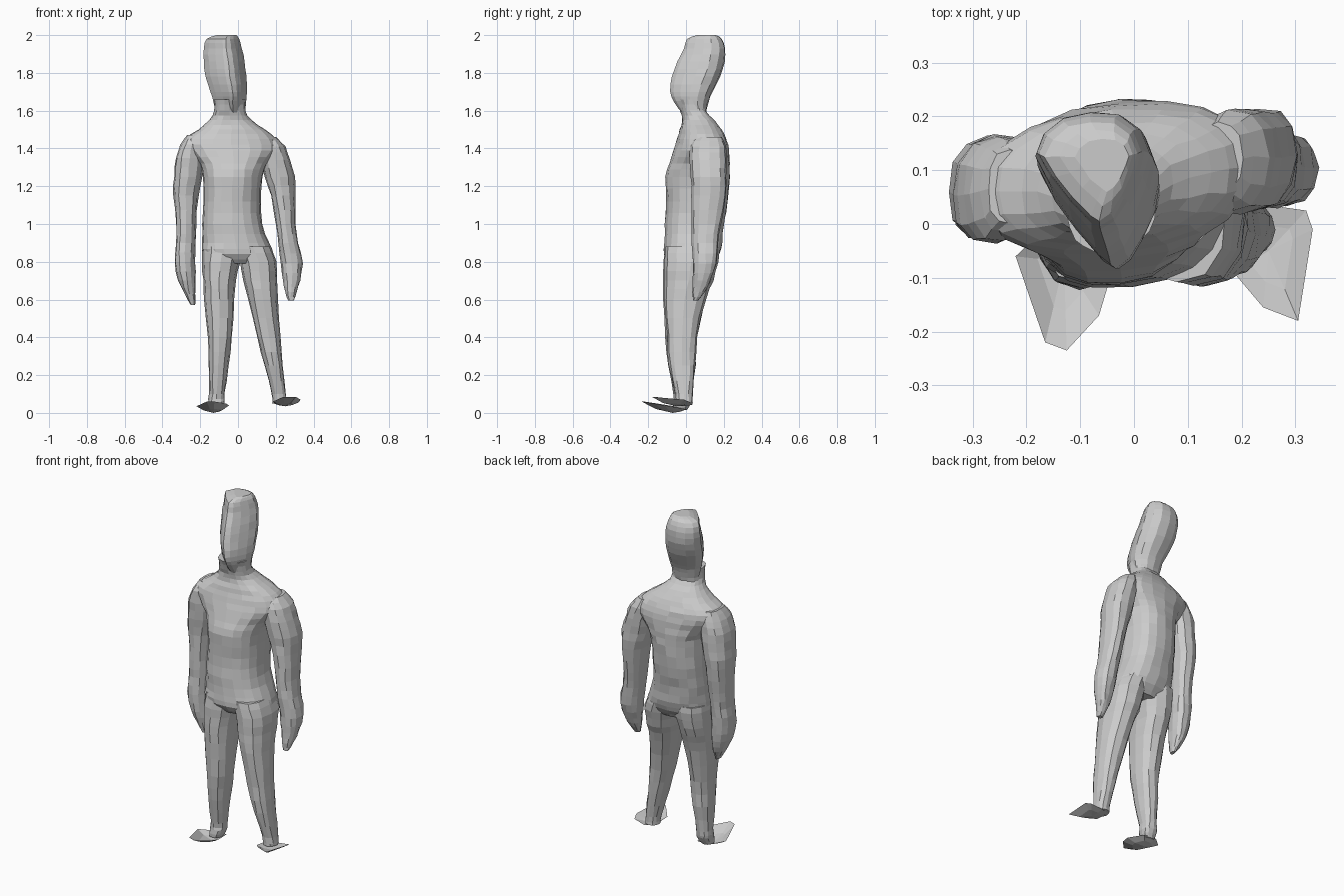
import bpy, bmesh, math, random
random.seed(4)

grey = bpy.data.materials.new("light grey")
grey.diffuse_color = (0.6, 0.6, 0.6, 1)


def finish(name, bm):
    me = bpy.data.meshes.new(name)
    bm.to_mesh(me)
    bm.free()
    ob = bpy.data.objects.new(name, me)
    me.materials.append(grey)
    bpy.context.collection.objects.link(ob)
    return ob


def ellipse(n, power=0.85):
    pts = []
    for i in range(n):
        a = 2 * math.pi * i / n
        c, s = math.cos(a), math.sin(a)
        pts.append((math.copysign(abs(c) ** power, c), math.copysign(abs(s) ** power, s)))
    return pts


def spline(p0, p1, p2, p3, t):
    return tuple(0.5 * (2 * b + (c - a) * t + (2 * a - 5 * b + 4 * c - d) * t * t
                 + (3 * b - a - 3 * c + d) * t ** 3) for a, b, c, d in zip(p0, p1, p2, p3))


def loft(name, rings, shape, skew=0.0, steps=2, rough=0.003):
    """rings: (z, x min, x max, y min, y max), from top to bottom"""
    fine = []
    for i in range(len(rings) - 1):
        a, d = rings[max(i - 1, 0)], rings[min(i + 2, len(rings) - 1)]
        fine += [spline(a, rings[i], rings[i + 1], d, k / steps) for k in range(steps)]
    fine.append(rings[-1])
    bm = bmesh.new()
    rows = []
    for z, x0, x1, y0, y1 in fine:
        row = []
        for u, v in shape:
            x = (x0 + x1) / 2 + u * (x1 - x0) / 2
            y = (y0 + y1) / 2 + v * (y1 - y0) / 2 + skew * u * (x1 - x0) / 2
            r = [random.uniform(-rough, rough) for _ in range(2)]
            row.append(bm.verts.new((x + r[0], y + r[1], z)))
        rows.append(row)
    n = len(shape)
    for a, b in zip(rows, rows[1:]):
        for i in range(n):
            bm.faces.new((a[i], b[i], b[(i + 1) % n], a[(i + 1) % n]))
    bm.faces.new(rows[0])
    bm.faces.new(rows[-1][::-1])
    bmesh.ops.recalc_face_normals(bm, faces=bm.faces)
    return finish(name, bm)


# torso with neck, one shoulder turned forward
loft("torso", [
    (1.66, -0.125, 0.04, -0.05, 0.11),
    (1.60, -0.125, 0.04, -0.03, 0.105),
    (1.55, -0.155, 0.07, -0.02, 0.15),
    (1.50, -0.21, 0.145, -0.03, 0.185),
    (1.45, -0.285, 0.205, -0.045, 0.21),
    (1.39, -0.27, 0.215, -0.065, 0.225),
    (1.32, -0.205, 0.16, -0.09, 0.23),
    (1.25, -0.185, 0.13, -0.11, 0.23),
    (1.12, -0.185, 0.122, -0.105, 0.22),
    (1.00, -0.188, 0.13, -0.11, 0.20),
    (0.90, -0.19, 0.165, -0.115, 0.19),
    (0.84, -0.185, 0.185, -0.115, 0.175),
    (0.79, -0.13, 0.14, -0.08, 0.14)], ellipse(20), skew=0.1)

# head: rounded back, sharp ridge down the front
wedge = [(1, 0.35), (0.85, 0.72), (0.5, 0.95), (0, 1), (-0.5, 0.9), (-0.85, 0.65), (-1, 0.3),
         (-0.75, -0.1), (-0.4, -0.5), (0.0, -0.88), (0.2, -1), (0.45, -0.85), (0.68, -0.5), (0.9, -0.05)]
loft("head", [
    (2.00, -0.11, -0.01, 0.06, 0.16),
    (1.98, -0.165, 0.005, 0.005, 0.19),
    (1.93, -0.182, 0.02, -0.01, 0.207),
    (1.86, -0.182, 0.035, -0.045, 0.205),
    (1.78, -0.172, 0.044, -0.075, 0.18),
    (1.70, -0.145, 0.048, -0.085, 0.14),
    (1.65, -0.13, 0.042, -0.065, 0.12),
    (1.59, -0.12, 0.038, -0.025, 0.105)], wedge, rough=0.002)

# arms, slightly different in pose
loft("left_arm", [
    (1.47, -0.27, -0.19, 0.00, 0.14),
    (1.42, -0.305, -0.18, -0.03, 0.155),
    (1.35, -0.33, -0.18, -0.035, 0.165),
    (1.25, -0.34, -0.19, -0.03, 0.165),
    (1.15, -0.342, -0.21, -0.02, 0.16),
    (1.00, -0.328, -0.22, -0.02, 0.14),
    (0.90, -0.33, -0.225, -0.02, 0.125),
    (0.80, -0.337, -0.225, -0.025, 0.12),
    (0.70, -0.315, -0.225, -0.02, 0.11),
    (0.63, -0.285, -0.225, 0.0, 0.09),
    (0.57, -0.25, -0.228, 0.02, 0.06)], ellipse(12), skew=0.15)
loft("right_arm", [
    (1.46, 0.11, 0.20, 0.05, 0.19),
    (1.41, 0.10, 0.25, 0.02, 0.21),
    (1.34, 0.12, 0.275, 0.02, 0.215),
    (1.25, 0.14, 0.30, 0.025, 0.215),
    (1.15, 0.175, 0.302, 0.03, 0.21),
    (1.00, 0.20, 0.306, 0.03, 0.185),
    (0.90, 0.212, 0.32, 0.03, 0.17),
    (0.79, 0.228, 0.342, 0.035, 0.16),
    (0.70, 0.24, 0.328, 0.035, 0.13),
    (0.64, 0.25, 0.312, 0.035, 0.10),
    (0.595, 0.265, 0.295, 0.035, 0.065)], ellipse(12), skew=0.1)

# legs
loft("left_leg", [
    (0.88, -0.188, 0.02, -0.11, 0.17),
    (0.80, -0.19, 0.012, -0.12, 0.165),
    (0.70, -0.185, -0.012, -0.12, 0.135),
    (0.60, -0.178, -0.018, -0.12, 0.10),
    (0.40, -0.162, -0.032, -0.11, 0.06),
    (0.25, -0.156, -0.05, -0.095, 0.05),
    (0.10, -0.155, -0.07, -0.065, 0.032),
    (0.06, -0.157, -0.068, -0.065, 0.03),
    (0.015, -0.155, -0.085, -0.07, 0.005)], ellipse(12))
loft("right_leg", [
    (0.88, -0.01, 0.172, -0.11, 0.175),
    (0.80, 0.012, 0.205, -0.115, 0.17),
    (0.70, 0.03, 0.205, -0.115, 0.145),
    (0.60, 0.055, 0.21, -0.115, 0.105),
    (0.40, 0.10, 0.225, -0.10, 0.06),
    (0.25, 0.142, 0.238, -0.09, 0.05),
    (0.10, 0.178, 0.255, -0.055, 0.035),
    (0.05, 0.182, 0.262, -0.055, 0.035)], ellipse(12))


# feet: thin dished soles facing down
def sole(name, centre, rim):
    bm = bmesh.new()
    c = bm.verts.new(centre)
    outer = [bm.verts.new(p) for p in rim]
    inner = []
    for p in rim:
        q = [a + (b - a) * 0.55 for a, b in zip(centre, p)]
        q[2] = centre[2] + (p[2] - centre[2]) * 0.35
        inner.append(bm.verts.new(q))
    for i in range(len(rim)):
        j = (i + 1) % len(rim)
        bm.faces.new((c, inner[i], inner[j]))
        bm.faces.new((inner[i], outer[i], outer[j], inner[j]))
    bm.normal_update()
    if sum(f.normal.z for f in bm.faces) > 0:
        bmesh.ops.reverse_faces(bm, faces=bm.faces)
    finish(name, bm)


sole("left_foot", (-0.13, -0.07, 0.0), [
    (-0.22, -0.06, 0.035), (-0.165, -0.22, 0.06), (-0.125, -0.235, 0.06), (-0.065, -0.17, 0.05),
    (-0.047, -0.11, 0.04), (-0.075, 0.0, 0.02), (-0.15, 0.005, 0.02)])
sole("right_foot", (0.25, -0.05, 0.035), [
    (0.185, -0.09, 0.06), (0.24, -0.155, 0.085), (0.305, -0.18, 0.085), (0.332, -0.01, 0.07),
    (0.32, 0.025, 0.055), (0.25, 0.035, 0.042), (0.19, 0.01, 0.05)])
